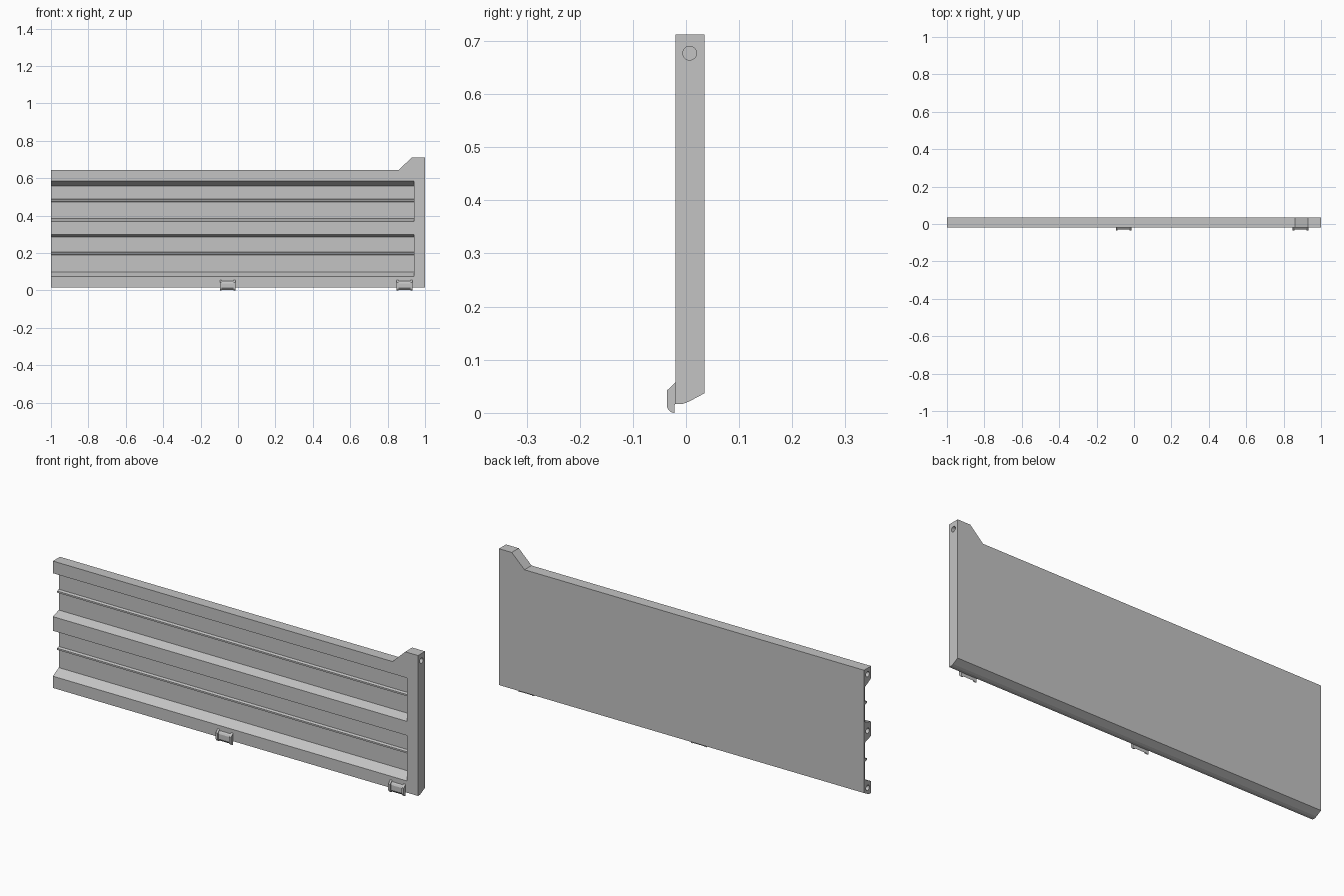
import bpy, bmesh, math
from mathutils import Vector

cube = bpy.data.objects.get("Cube")
if cube:
    bpy.data.objects.remove(cube, do_unlink=True)

FRONT, BACK, WEB = -0.02, 0.035, 0.026
LEFT_END, POST, RIGHT_END = -1.0, 0.94, 1.0
RAIL_TOP, POST_TOP = 0.645, 0.712

grey = bpy.data.materials.new("plain_grey")
grey.use_nodes = True
grey.diffuse_color = (0.55, 0.55, 0.55, 1)
bsdf = grey.node_tree.nodes["Principled BSDF"]
bsdf.inputs["Base Color"].default_value = grey.diffuse_color
bsdf.inputs["Roughness"].default_value = 0.7


def prism(name, points, offset):
    """Extrude a closed outline of 3D points along offset."""
    bm = bmesh.new()
    face = bm.faces.new([bm.verts.new(p) for p in points])
    moved = bmesh.ops.extrude_face_region(bm, geom=[face])["geom"]
    bmesh.ops.translate(bm, vec=Vector(offset),
                        verts=[v for v in moved if isinstance(v, bmesh.types.BMVert)])
    bmesh.ops.recalc_face_normals(bm, faces=bm.faces)
    mesh = bpy.data.meshes.new(name)
    bm.to_mesh(mesh)
    bm.free()
    mesh.materials.append(grey)
    obj = bpy.data.objects.new(name, mesh)
    bpy.context.collection.objects.link(obj)
    return obj


def along_x(name, outline, x0, x1):
    return prism(name, [(x0, y, z) for y, z in outline], (x1 - x0, 0, 0))


def drill(target, x, z, y=0.007, radius=0.013, depth=0.06):
    """Cut a blind round hole into an end face."""
    ring = [(y + radius * math.cos(a), z + radius * math.sin(a))
            for a in (math.tau * i / 24 for i in range(24))]
    cutter = along_x("hole_cutter", ring, x - depth / 2, x + depth / 2)
    cutter.hide_render = True
    cutter.hide_set(True)
    mod = target.modifiers.new("hole", "BOOLEAN")
    mod.operation, mod.solver, mod.object = "DIFFERENCE", "EXACT", cutter


def small_rib(z, half=0.008, out=0.013):
    return [(WEB, z - half), (WEB - out, z - half / 2),
            (WEB - out, z + half / 2), (WEB, z + half)]


# Beaded board: one cross-section with rails, ribs and thin web
underside = [(BACK, 0.037), (0.005, 0.021), (-0.006, 0.017), (FRONT, 0.017)]
section = underside + [(FRONT, 0.075), (WEB, 0.1)]
section += small_rib(0.197)
section += [(WEB, 0.285), (FRONT, 0.3), (FRONT, 0.37), (WEB, 0.385)]
section += small_rib(0.48)
section += [(WEB, 0.56), (FRONT, 0.585), (FRONT, RAIL_TOP), (BACK, RAIL_TOP)]
board = along_x("ribbed_board", section, LEFT_END, POST)
for height in (0.052, 0.335, 0.615):
    drill(board, LEFT_END, height)

# End post and its raised, sloping corner
along_x("end_post", underside + [(FRONT, RAIL_TOP), (BACK, RAIL_TOP)], POST, RIGHT_END)
corner = prism("raised_corner",
               [(x, FRONT, z) for x, z in ((0.86, RAIL_TOP), (0.93, POST_TOP),
                                           (RIGHT_END, POST_TOP), (RIGHT_END, RAIL_TOP))],
               (0, BACK - FRONT, 0))
drill(corner, RIGHT_END, 0.677)

# Hinge clips: two cheeks with rounded lower edge and a recessed plate between
cheek = [(FRONT, 0.057), (-0.036, 0.042)]
cheek += [(-0.022 - 0.014 * math.cos(a), 0.015 - 0.015 * math.sin(a))
          for a in (math.pi / 2 * i / 6 for i in range(7))]
cheek += [(-0.022, 0.014), (FRONT, 0.017)]
plate = [(FRONT, 0.05), (-0.026, 0.046), (-0.03, 0.038), (-0.03, 0.012),
         (-0.022, 0.002), (-0.022, 0.014), (FRONT, 0.017)]
for label, x in (("middle", -0.055), ("end", 0.89)):
    along_x(label + "_clip_plate", plate, x - 0.034, x + 0.034)
    for side in (-1, 1):
        along_x(label + "_clip_cheek", cheek, x + side * 0.032, x + side * 0.042)
